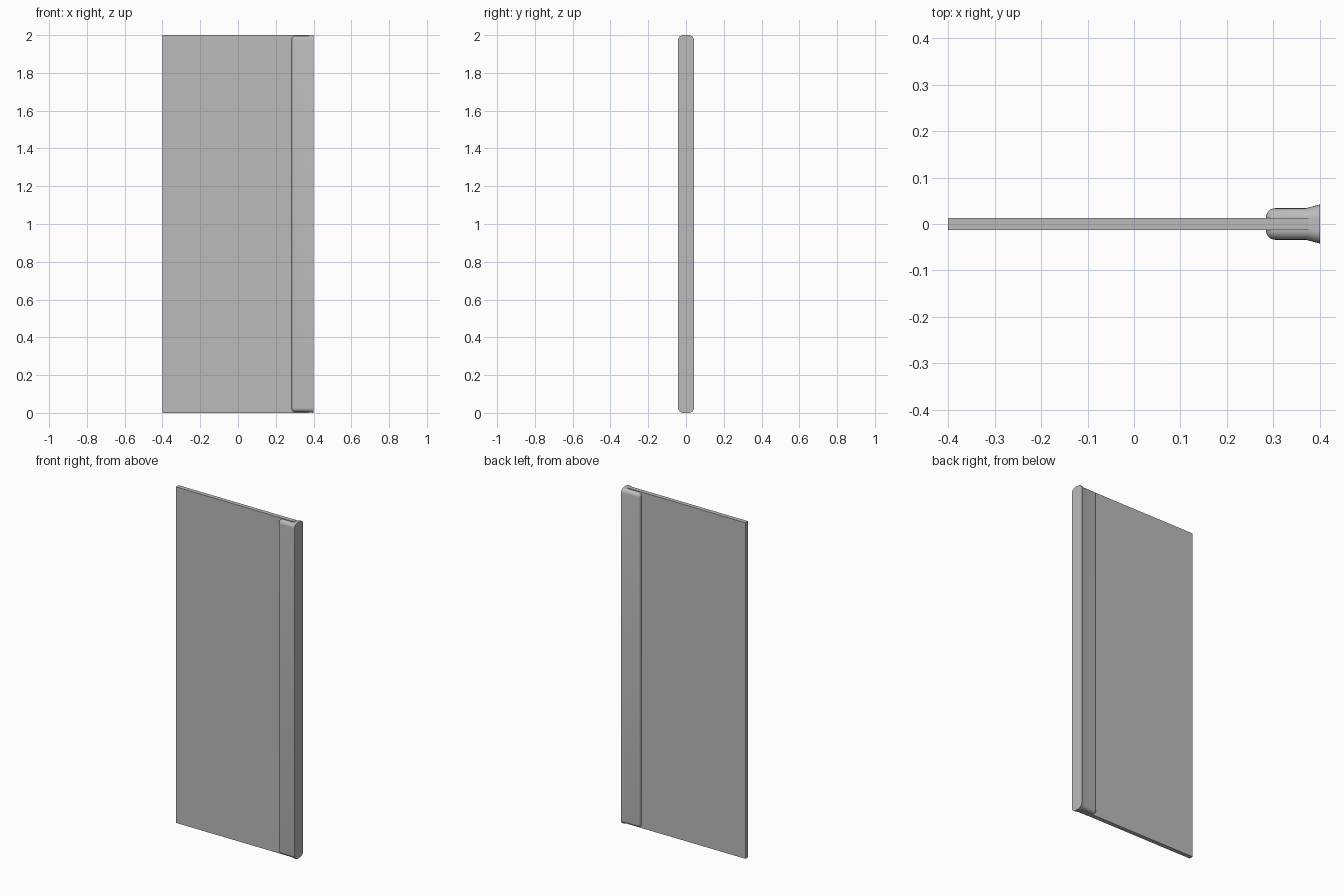
import bpy, bmesh, math

cube = bpy.data.objects.get("Cube")
if cube:
    bpy.data.objects.remove(cube)


def make_material(name, color):
    m = bpy.data.materials.new(name)
    m.use_nodes = True
    m.diffuse_color = color
    m.node_tree.nodes["Principled BSDF"].inputs["Base Color"].default_value = color
    return m


grey = make_material("mid grey", (0.5, 0.5, 0.5, 1))


def add_object(name, bm):
    bmesh.ops.recalc_face_normals(bm, faces=bm.faces)
    mesh = bpy.data.meshes.new(name)
    bm.to_mesh(mesh)
    bm.free()
    mesh.materials.append(grey)
    obj = bpy.data.objects.new(name, mesh)
    bpy.context.collection.objects.link(obj)
    return obj


# Flat door panel
bm = bmesh.new()
bmesh.ops.create_cube(bm, size=1)
for v in bm.verts:
    v.co.x = -0.4 if v.co.x < 0 else 0.375
    v.co.y *= 0.025
    v.co.z = v.co.z * 2 + 1
add_object("door_panel", bm)


# Edge trim: rounded outlines in the yz plane, stacked along x
def ring(bm, x, half_y, half_z, radius):
    verts = []
    for k, (sy, sz) in enumerate(((1, 1), (-1, 1), (-1, -1), (1, -1))):
        for i in range(7):
            a = math.pi / 2 * (k + i / 6)
            verts.append(bm.verts.new((x,
                                       sy * (half_y - radius) + radius * math.cos(a),
                                       1 + sz * (half_z - radius) + radius * math.sin(a))))
    return verts


bm = bmesh.new()
nose = 0.02
sections = []
for i in range(7):
    a = math.pi / 2 * i / 6
    inset = nose * (1 - math.sin(a))
    sections.append((0.284 + nose * (1 - math.cos(a)), 0.034 - inset, 0.996 - inset,
                     0.022 - inset))
sections += [(0.37, 0.034, 0.996, 0.022), (0.4, 0.042, 1.0, 0.028)]
rings = [ring(bm, *s) for s in sections]
for a, b in zip(rings, rings[1:]):
    for i in range(len(a)):
        j = (i + 1) % len(a)
        bm.faces.new((a[i], a[j], b[j], b[i]))
bm.faces.new(rings[0])
bm.faces.new(rings[-1])
trim = add_object("edge_trim", bm)
trim.data.shade_smooth()
bpy.context.view_layer.objects.active = trim
trim.select_set(True)
bpy.ops.object.shade_smooth_by_angle(angle=math.radians(40))
